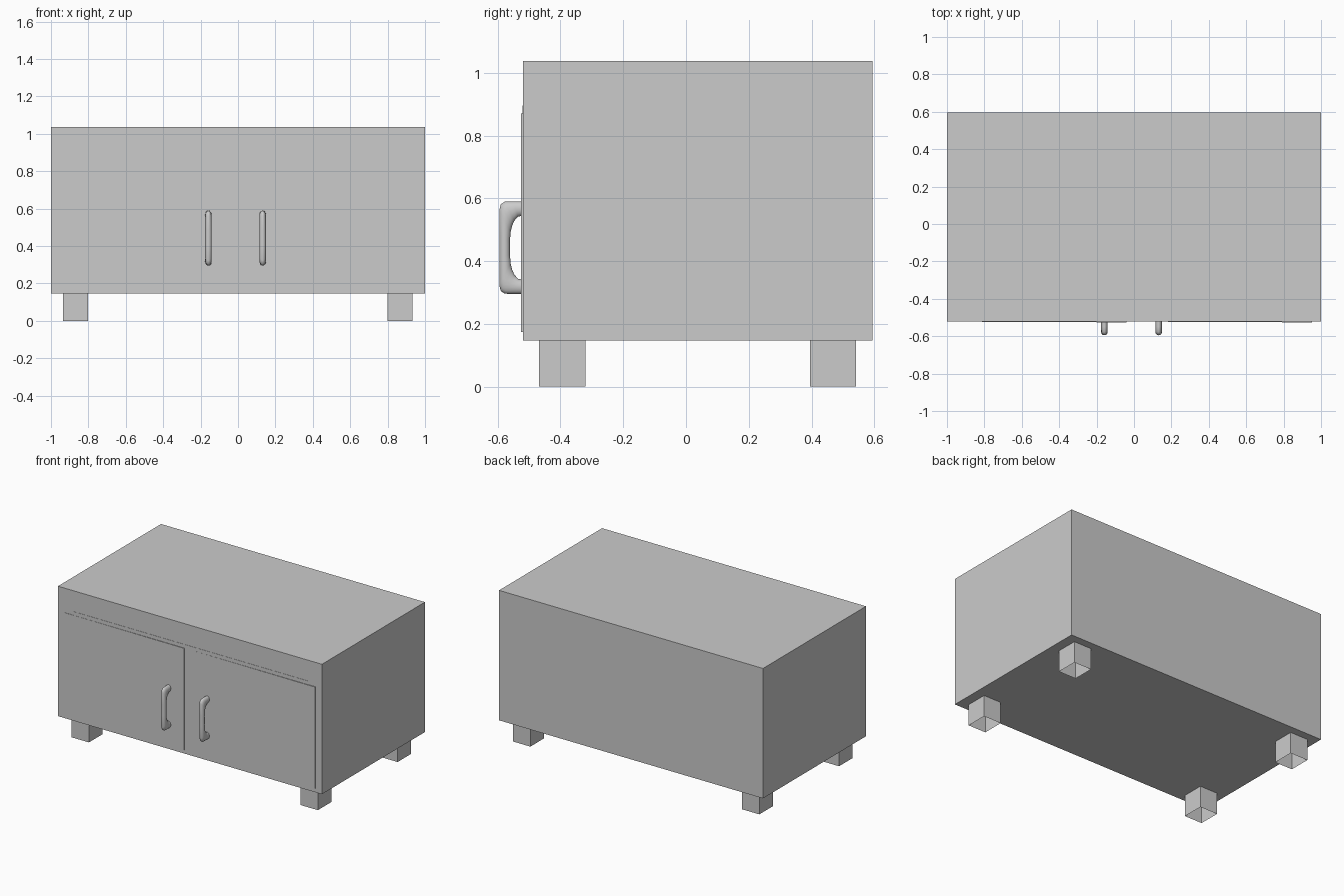
import bpy, bmesh
from math import cos, sin, tau

if "Cube" in bpy.data.objects:
    bpy.data.objects.remove(bpy.data.objects["Cube"])


def finish(name, bm):
    bmesh.ops.recalc_face_normals(bm, faces=bm.faces)
    mesh = bpy.data.meshes.new(name)
    bm.to_mesh(mesh)
    bm.free()
    obj = bpy.data.objects.new(name, mesh)
    bpy.context.collection.objects.link(obj)
    return obj


def box(name, lo, hi, tilt=0.0, open_bottom=False):
    """Box between two corners; tilt pushes the right edge of the front forward."""
    bm = bmesh.new()
    bmesh.ops.create_cube(bm, size=1)
    for v in bm.verts:
        right, front = v.co.x > 0, v.co.y < 0
        v.co = [lo[i] if v.co[i] < 0 else hi[i] for i in range(3)]
        if right and front:
            v.co.y -= tilt
    if open_bottom:
        bm.normal_update()
        bottom = [f for f in bm.faces if f.normal.z < -0.9]
        bmesh.ops.delete(bm, geom=bottom, context='FACES_ONLY')
    return finish(name, bm)


def handle(name, x, z, sides=16):
    """Sweep an oval between an outer and an inner outline of the grip."""
    half = [(-0.515, 0.1475, -0.515, 0.103), (-0.55, 0.1475, -0.535, 0.099),
            (-0.578, 0.1465, -0.547, 0.086), (-0.590, 0.138, -0.554, 0.070),
            (-0.595, 0.120, -0.559, 0.050), (-0.595, 0.040, -0.561, 0.020)]
    stations = half + [(a, -b, c, -d) for a, b, c, d in reversed(half)]
    bm = bmesh.new()
    rings = []
    for oy, oz, iy, iz in stations:
        ring = []
        for k in range(sides):
            t = tau * k / sides
            w = (1 + cos(t)) / 2
            ring.append(bm.verts.new((x + 0.0175 * sin(t),
                                      iy + (oy - iy) * w,
                                      z + iz + (oz - iz) * w)))
        rings.append(ring)
    for a, b in zip(rings, rings[1:]):
        for k in range(sides):
            n = (k + 1) % sides
            bm.faces.new((a[k], a[n], b[n], b[k]))
    obj = finish(name, bm)
    for p in obj.data.polygons:
        p.use_smooth = True


# Cabinet body and the thin panel behind the doors
box("cabinet_body", (-1, -0.52, 0.147), (1, 0.595, 1.037))
box("front_panel", (-0.89, -0.5215, 0.19), (0.89, -0.515, 0.895))

# Doors, each very slightly ajar
box("left_door", (-0.955, -0.522, 0.174), (-0.04, -0.515, 0.87), tilt=0.004)
box("right_door", (0.038, -0.522, 0.174), (0.953, -0.515, 0.87), tilt=0.004)

# Door handles
handle("left_handle", -0.158, 0.4425)
handle("right_handle", 0.132, 0.4425)

# Hollow square feet
for side, x in (("left", -0.935), ("right", 0.80)):
    for end, y in (("front", -0.468), ("back", 0.395)):
        box(f"{end}_{side}_foot", (x, y, 0), (x + 0.133, y + 0.147, 0.147),
            open_bottom=True)
